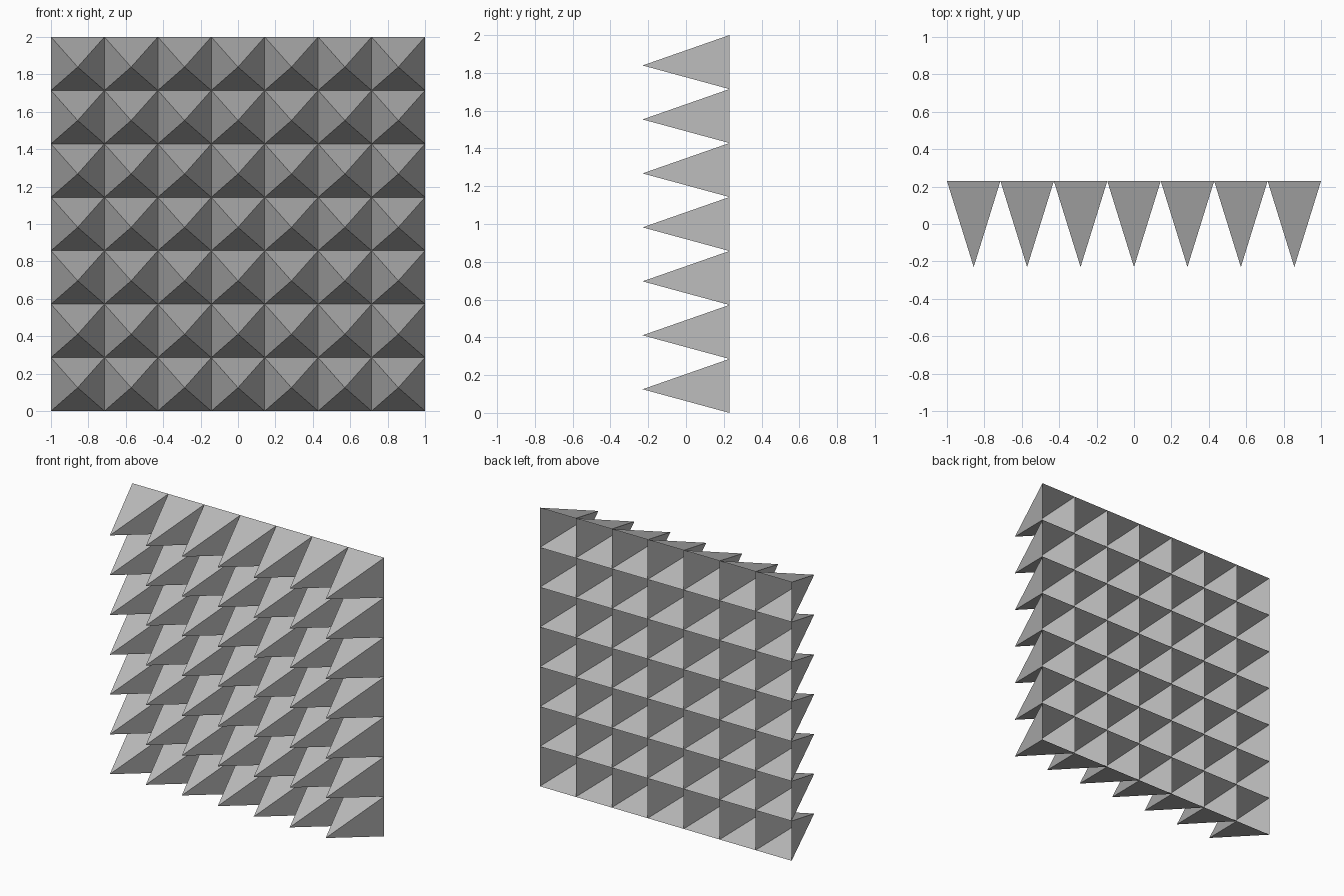
import bpy
import bmesh

# Remove the default cube
cube = bpy.data.objects.get("Cube")
if cube:
    bpy.data.objects.remove(cube, do_unlink=True)

COUNT = 7
CELL = 2 / COUNT
DEPTH = 0.23        # half of the spike length
TIP_HEIGHT = 0.125  # tip sits slightly below the cell centre

# Plain grey foam
grey = bpy.data.materials.new("foam grey")
grey.use_nodes = True
colour = (0.5, 0.5, 0.5, 1)
grey.diffuse_color = colour
grey.node_tree.nodes["Principled BSDF"].inputs["Base Color"].default_value = colour

# One hollow four-sided spike, open at the back
bm = bmesh.new()
rim = [bm.verts.new((x * CELL, DEPTH, z * CELL))
       for x, z in ((0, 0), (1, 0), (1, 1), (0, 1))]
tip = bm.verts.new((CELL / 2, -DEPTH, TIP_HEIGHT))
for i in range(4):
    bm.faces.new((rim[i], rim[(i + 1) % 4], tip))
mesh = bpy.data.meshes.new("spike_panel")
bm.to_mesh(mesh)
bm.free()
mesh.materials.append(grey)

panel = bpy.data.objects.new("spike_panel", mesh)
panel.location.x = -1
bpy.context.collection.objects.link(panel)

# Repeat the spike across and up the panel
for name, step in (("columns", (CELL, 0, 0)), ("rows", (0, 0, CELL))):
    array = panel.modifiers.new(name, "ARRAY")
    array.count = COUNT
    array.use_relative_offset = False
    array.use_constant_offset = True
    array.constant_offset_displace = step
    array.use_merge_vertices = True
    array.merge_threshold = 0.001
